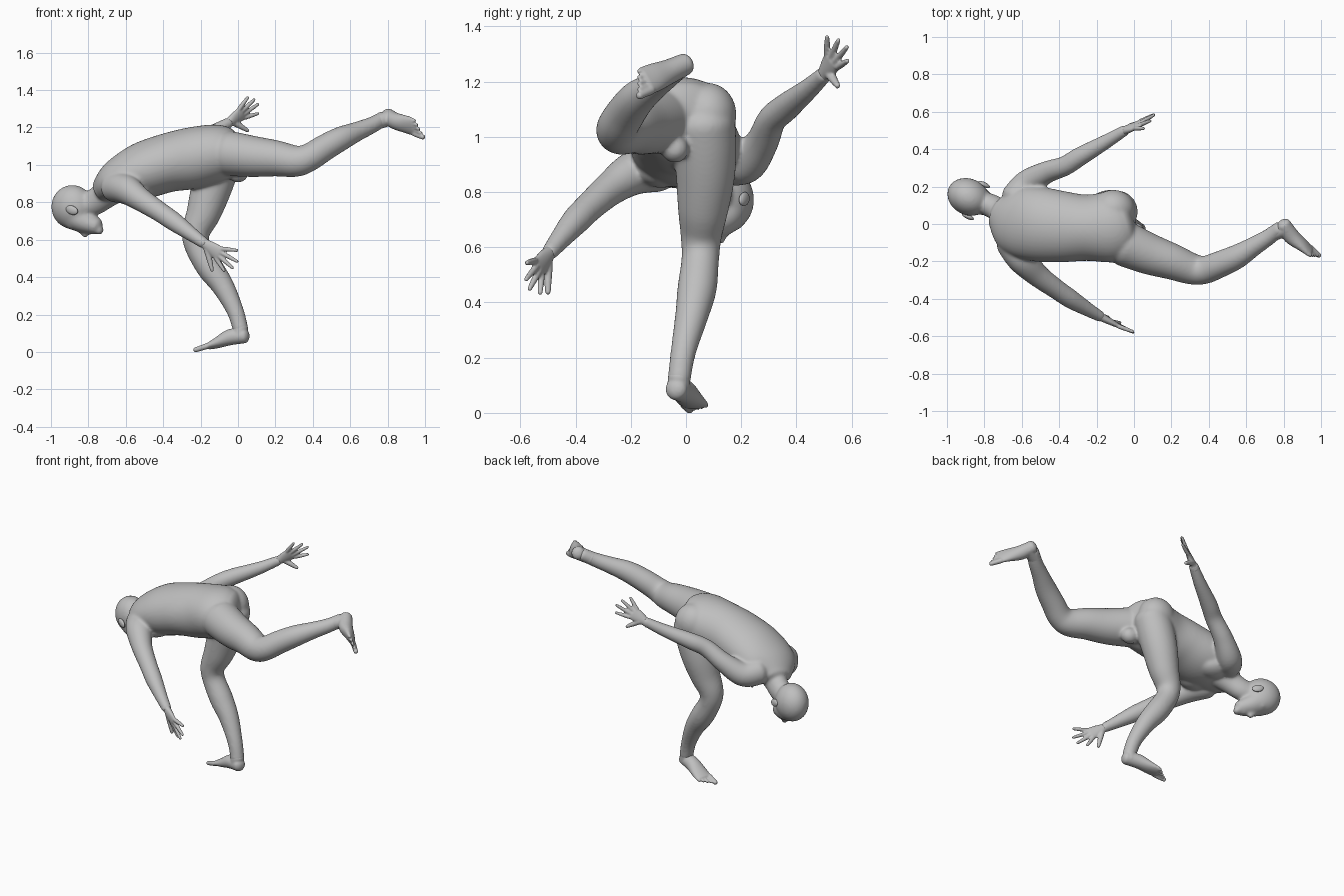
import bpy
import bmesh
from math import pi, sin, cos
from mathutils import Vector, Matrix

cube = bpy.data.objects.get("Cube")
if cube:
    bpy.data.objects.remove(cube, do_unlink=True)

V = Vector
SIDES = 40
Y_AXIS = V((0, 1, 0))

clay = bpy.data.materials.new("clay_grey")
clay.use_nodes = True
grey = (0.52, 0.52, 0.52, 1)
clay.diffuse_color = grey
clay.node_tree.nodes["Principled BSDF"].inputs["Base Color"].default_value = grey


def spline(p, i, t):
    """Smooth interpolation between stations i and i+1."""
    a, b, c, d = (p[max(0, min(len(p) - 1, i + k))] for k in (-1, 0, 1, 2))
    return [q + t / 2 * (r - o + t * (2 * o - 5 * q + 4 * r - s + t * (3 * (q - r) + s - o)))
            for o, q, r, s in zip(a, b, c, d)]


def tube(bm, stations, side=Y_AXIS, steps=6, cap=0.7):
    """Sweep an ellipse through (x, y, z, half_width[, half_depth]) with rounded ends."""
    pts = [tuple(s) if len(s) == 5 else (*s, s[-1]) for s in stations]
    path = [spline(pts, i, k / steps) for i in range(len(pts) - 1) for k in range(steps)]
    path.append(list(pts[-1]))
    centres = [V(p[:3]) for p in path]
    rings = []
    for i, p in enumerate(path):
        tangent = (centres[min(i + 1, len(path) - 1)] - centres[max(i - 1, 0)]).normalized()
        rings.append((centres[i], tangent, p[3], p[4]))

    def rounded(ring, sign):
        c, t, a, b = ring
        reach = cap * min(a, b) * sign
        angles = [pi / 2 * k / 6 for k in range(1, 6)]
        return [(c + t * reach * sin(g), t, a * cos(g), b * cos(g)) for g in angles]

    rings = rounded(rings[0], -1)[::-1] + rings + rounded(rings[-1], 1)
    loops = []
    for c, t, a, b in rings:
        u = (side - t * side.dot(t)).normalized()
        w = t.cross(u)
        loops.append([bm.verts.new(c + u * a * cos(2 * pi * k / SIDES) + w * b * sin(2 * pi * k / SIDES))
                      for k in range(SIDES)])
    for low, high in zip(loops, loops[1:]):
        for k in range(SIDES):
            n = (k + 1) % SIDES
            bm.faces.new((low[k], low[n], high[n], high[k]))
    bm.faces.new(loops[0][::-1])
    bm.faces.new(loops[-1])


def ellipsoid(bm, centre, radii, axes=None):
    turn = Matrix(axes).transposed().to_4x4() if axes else Matrix()
    matrix = Matrix.Translation(centre) @ turn @ Matrix.Diagonal((*radii, 1))
    bmesh.ops.create_uvsphere(bm, u_segments=32, v_segments=20, radius=1, matrix=matrix)


def hand(bm, wrist, knuckles, tips, thumb):
    """Flat palm, four fingers spread over the knuckle line, and a thumb."""
    wrist, knuckles, thumb = V(wrist), V(knuckles), V(thumb)
    tips = [V(t) for t in tips]
    across = (tips[0] - tips[-1]).normalized()
    middle = wrist.lerp(knuckles, 0.5)
    back = wrist.lerp(knuckles, -0.25)
    tube(bm, [(*back, 0.028, 0.027), (*wrist, 0.027, 0.023),
              (*middle, 0.037, 0.019), (*knuckles, 0.043, 0.014)], across)
    for i, tip in enumerate(tips):
        base = knuckles + across * (0.033 - 0.022 * i)
        tube(bm, [(*base, 0.0125), (*base.lerp(tip, 0.5), 0.0115), (*tip, 0.0085)], across)
    root = wrist.lerp(knuckles, 0.3) + across * 0.02
    tube(bm, [(*root, 0.018), (*root.lerp(thumb, 0.5), 0.015), (*thumb, 0.01)], knuckles - wrist)


def foot(bm, ankle, heel, along, up, inner_sign):
    """Heel to ball as one swept form, then five toes; the big toe is on the inner side."""
    heel, d = V(heel), V(along).normalized()
    up = (V(up) - d * V(up).dot(d)).normalized()
    inner = up.cross(d) * inner_sign
    profile = [(0, 0, 0.04, 0.04), (0.075, 0.014, 0.045, 0.043),
               (0.15, 0.005, 0.052, 0.03), (0.205, 0, 0.054, 0.018)]
    tube(bm, [(*(heel + d * a + up * h), w, t) for a, h, w, t in profile], inner)
    tube(bm, [(*ankle, 0.04), (*(heel + d * 0.025), 0.042)], inner)
    for i in range(5):
        base = heel + d * (0.205 - 0.008 * i) + inner * (0.039 - 0.0205 * i)
        tip = base + d * (0.068 - 0.006 * i) + inner * 0.002 - up * 0.002
        r = 0.016 if i == 0 else 0.0105
        tube(bm, [(*base, r), (*tip, r * 0.85)], inner)


def make_object(name, bm):
    bmesh.ops.recalc_face_normals(bm, faces=bm.faces)
    mesh = bpy.data.meshes.new(name)
    bm.to_mesh(mesh)
    bm.free()
    mesh.materials.append(clay)
    for face in mesh.polygons:
        face.use_smooth = True
    obj = bpy.data.objects.new(name, mesh)
    bpy.context.scene.collection.objects.link(obj)
    return obj


def fuse(obj, voxel, iterations):
    """Merge the overlapping forms into one skin and soften the joins."""
    remesh = obj.modifiers.new("fuse", "REMESH")
    remesh.mode = "VOXEL"
    remesh.voxel_size = voxel
    remesh.use_smooth_shade = True
    soften = obj.modifiers.new("soften", "SMOOTH")
    soften.factor = 0.5
    soften.iterations = iterations


body, hands, feet = bmesh.new(), bmesh.new(), bmesh.new()

# Torso, bent forward towards -x
tube(body, [(-0.72, 0.06, 0.87, 0.10, 0.07), (-0.64, 0.02, 0.92, 0.18, 0.115),
            (-0.52, 0, 0.965, 0.20, 0.15), (-0.38, -0.015, 1.01, 0.19, 0.157),
            (-0.25, -0.02, 1.035, 0.177, 0.165), (-0.12, -0.015, 1.06, 0.19, 0.157),
            (-0.06, 0, 1.06, 0.165, 0.14)], cap=0.45)
for s in (-1, 1):
    ellipsoid(body, (-0.55, 0.09 * s, 0.875), (0.10, 0.085, 0.06))
    ellipsoid(body, (-0.11, 0.08 * s, 1.08), (0.115, 0.103, 0.115))
ellipsoid(body, (0, -0.04, 0.955), (0.055, 0.05, 0.05))

# Neck
tube(body, [(-0.64, 0.04, 0.89, 0.085), (-0.71, 0.07, 0.84, 0.066, 0.075),
            (-0.77, 0.10, 0.80, 0.062, 0.07), (-0.83, 0.12, 0.78, 0.06)])

# Head, built in its own frame: crown, face and side directions
crown = V((-0.85, 0.4, 0.3)).normalized()
side = V((0.4, 0.9, 0.1))
side = (side - crown * side.dot(crown)).normalized()
face = crown.cross(side)
skull = V((-0.885, 0.145, 0.775))
frame = (crown, face, side)


def on_head(c, f, s=0):
    return skull + crown * c + face * f + side * s


ellipsoid(body, skull, (0.117, 0.118, 0.097), frame)
tube(body, [(*on_head(-0.02, 0.035), 0.085), (*on_head(-0.09, 0.05), 0.074, 0.066),
            (*on_head(-0.16, 0.055), 0.05, 0.045)], side)
tube(body, [(*on_head(-0.06, 0.1), 0.012), (*on_head(-0.095, 0.116), 0.015),
            (*on_head(-0.118, 0.123), 0.019, 0.016)], side)
ellipsoid(body, on_head(-0.148, 0.094), (0.018, 0.015, 0.028), frame)
ellipsoid(body, on_head(-0.187, 0.072), (0.022, 0.024, 0.03), frame)
for s in (-1, 1):
    ellipsoid(body, on_head(-0.035, 0.09, 0.035 * s), (0.014, 0.02, 0.03), frame)

# Lowered arm
tube(body, [(-0.66, -0.10, 0.88, 0.08), (-0.60, -0.185, 0.87, 0.08), (-0.52, -0.27, 0.815, 0.063),
            (-0.42, -0.345, 0.75, 0.054), (-0.34, -0.40, 0.695, 0.051),
            (-0.25, -0.455, 0.63, 0.039), (-0.18, -0.495, 0.58, 0.03)])
hand(hands, (-0.18, -0.495, 0.58), (-0.10, -0.535, 0.525),
     [(-0.073, -0.528, 0.433), (-0.028, -0.567, 0.448), (-0.003, -0.579, 0.483), (-0.003, -0.577, 0.543)],
     (-0.138, -0.50, 0.435))

# Raised arm
tube(body, [(-0.63, 0.14, 0.91, 0.082), (-0.57, 0.215, 0.905, 0.075), (-0.47, 0.275, 0.98, 0.06),
            (-0.37, 0.31, 1.06, 0.053), (-0.29, 0.36, 1.105, 0.051),
            (-0.15, 0.44, 1.17, 0.039), (-0.05, 0.50, 1.225, 0.03)])
hand(hands, (-0.05, 0.50, 1.225), (0.02, 0.53, 1.275),
     [(0.108, 0.585, 1.275), (0.108, 0.583, 1.325), (0.088, 0.552, 1.35), (0.053, 0.511, 1.362)],
     (0.053, 0.55, 1.183))

# Standing leg
tube(body, [(-0.09, 0.065, 1.05, 0.113), (-0.12, 0.07, 0.95, 0.113), (-0.15, 0.07, 0.85, 0.106),
            (-0.185, 0.062, 0.74, 0.092), (-0.225, 0.055, 0.64, 0.075), (-0.215, 0.052, 0.56, 0.068),
            (-0.15, 0.04, 0.45, 0.071), (-0.08, 0.02, 0.35, 0.06),
            (-0.015, -0.01, 0.22, 0.046), (0.014, -0.025, 0.12, 0.042)])
foot(feet, (0.014, -0.025, 0.13), (0.032, -0.035, 0.086), (-0.91, 0.32, -0.27), (0, 0, 1), 1)

# Raised leg
tube(body, [(-0.04, -0.11, 1.06, 0.12), (0.08, -0.16, 1.045, 0.11), (0.20, -0.20, 1.035, 0.097),
            (0.31, -0.24, 1.02, 0.084), (0.38, -0.245, 1.04, 0.075), (0.46, -0.215, 1.09, 0.071),
            (0.55, -0.175, 1.14, 0.065), (0.64, -0.12, 1.18, 0.052),
            (0.72, -0.07, 1.215, 0.044), (0.78, -0.025, 1.25, 0.04)])
foot(feet, (0.735, -0.055, 1.225), (0.80, -0.005, 1.262), (0.68, -0.68, -0.29), (-0.7, -0.54, -0.36), -1)

# Continuous skins: coarser for the body, finer for fingers and toes
fuse(make_object("body", body), 0.008, 15)
fuse(make_object("hands", hands), 0.005, 4)
fuse(make_object("feet", feet), 0.005, 5)

# Ears
for name, s in (("ear_low_arm_side", -1), ("ear_raised_arm_side", 1)):
    bm = bmesh.new()
    ellipsoid(bm, on_head(-0.045, -0.005, 0.096 * s), (0.036, 0.024, 0.013), frame)
    make_object(name, bm)
